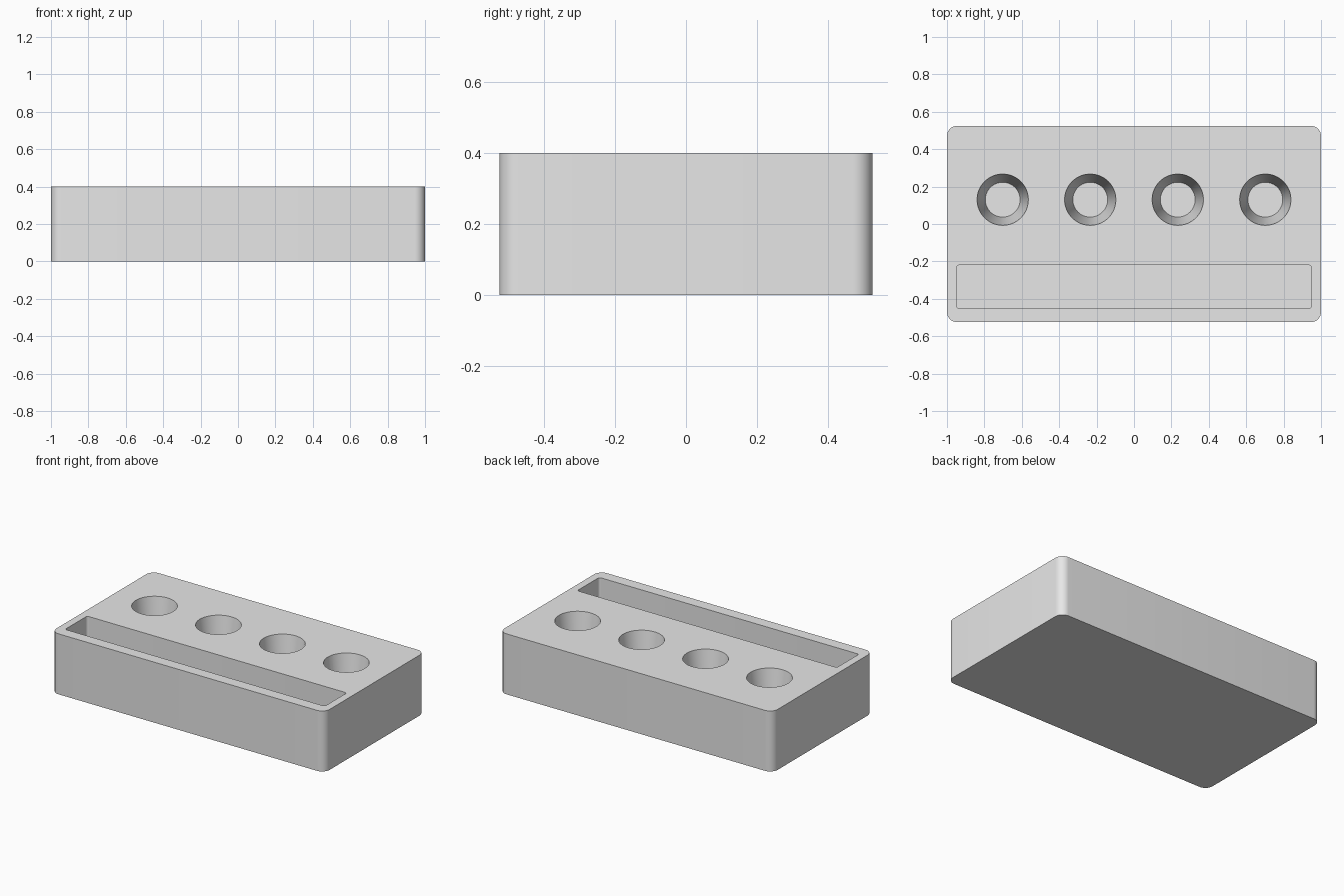
import bpy, bmesh, math

if "Cube" in bpy.data.objects:
    bpy.data.objects.remove(bpy.data.objects["Cube"], do_unlink=True)

grey = bpy.data.materials.new("light_grey")
grey.use_nodes = True
grey.diffuse_color = (0.8, 0.8, 0.8, 1)
grey.node_tree.nodes["Principled BSDF"].inputs["Base Color"].default_value = (0.8, 0.8, 0.8, 1)

HEIGHT = 0.4
FLOOR = 0.05    # thickness left under the pockets
OVER = 0.04     # how far cutters rise above the top


def add_object(name, bm):
    bmesh.ops.recalc_face_normals(bm, faces=bm.faces)
    mesh = bpy.data.meshes.new(name)
    bm.to_mesh(mesh)
    bm.free()
    mesh.materials.append(grey)
    obj = bpy.data.objects.new(name, mesh)
    bpy.context.collection.objects.link(obj)
    return obj


def rounded_box(name, x, y, z0, z1, radius, segments):
    """Box between two (min, max) ranges with rounded vertical edges."""
    bm = bmesh.new()
    corners = [(x[0], y[0]), (x[1], y[0]), (x[1], y[1]), (x[0], y[1])]
    base = bm.faces.new([bm.verts.new((cx, cy, z0)) for cx, cy in corners])
    extruded = bmesh.ops.extrude_face_region(bm, geom=[base], use_keep_orig=True)
    for v in extruded["geom"]:
        if isinstance(v, bmesh.types.BMVert):
            v.co.z = z1
    uprights = [e for e in bm.edges if abs(e.verts[0].co.z - e.verts[1].co.z) > 0.01]
    bmesh.ops.bevel(bm, geom=uprights, offset=radius, segments=segments,
                    profile=0.5, affect='EDGES')
    return add_object(name, bm)


def tapered_plug(name, x, y, r_bottom, r_top):
    """Cone frustum that reaches r_top exactly at the top of the block."""
    bm = bmesh.new()
    depth = HEIGHT - FLOOR
    r_over = r_top + (r_top - r_bottom) * OVER / depth
    bmesh.ops.create_cone(bm, cap_ends=True, segments=64, radius1=r_bottom,
                          radius2=r_over, depth=depth + OVER)
    bmesh.ops.translate(bm, verts=bm.verts, vec=(x, y, FLOOR + (depth + OVER) / 2))
    return add_object(name, bm)


# Main block
block = rounded_box("holder_block", (-1, 1), (-0.525, 0.525), 0, HEIGHT, 0.055, 10)

# Long slot near the front and four tapered round pockets behind it
cutters = [rounded_box("slot_cutter", (-0.95, 0.95), (-0.45, -0.22),
                       FLOOR, HEIGHT + OVER, 0.015, 6)]
for i in range(4):
    cutters.append(tapered_plug(f"pocket_cutter_{i + 1}", (i - 1.5) * 0.468, 0.13, 0.093, 0.137))

bpy.ops.object.select_all(action='DESELECT')
bpy.context.view_layer.objects.active = block
block.select_set(True)
for cutter in cutters:
    cutter.hide_render = True
    mod = block.modifiers.new(cutter.name, 'BOOLEAN')
    mod.operation = 'DIFFERENCE'
    mod.solver = 'EXACT'
    mod.object = cutter
    bpy.ops.object.modifier_apply(modifier=mod.name)
    bpy.data.objects.remove(cutter, do_unlink=True)

bpy.ops.object.shade_smooth_by_angle(angle=math.radians(30))
